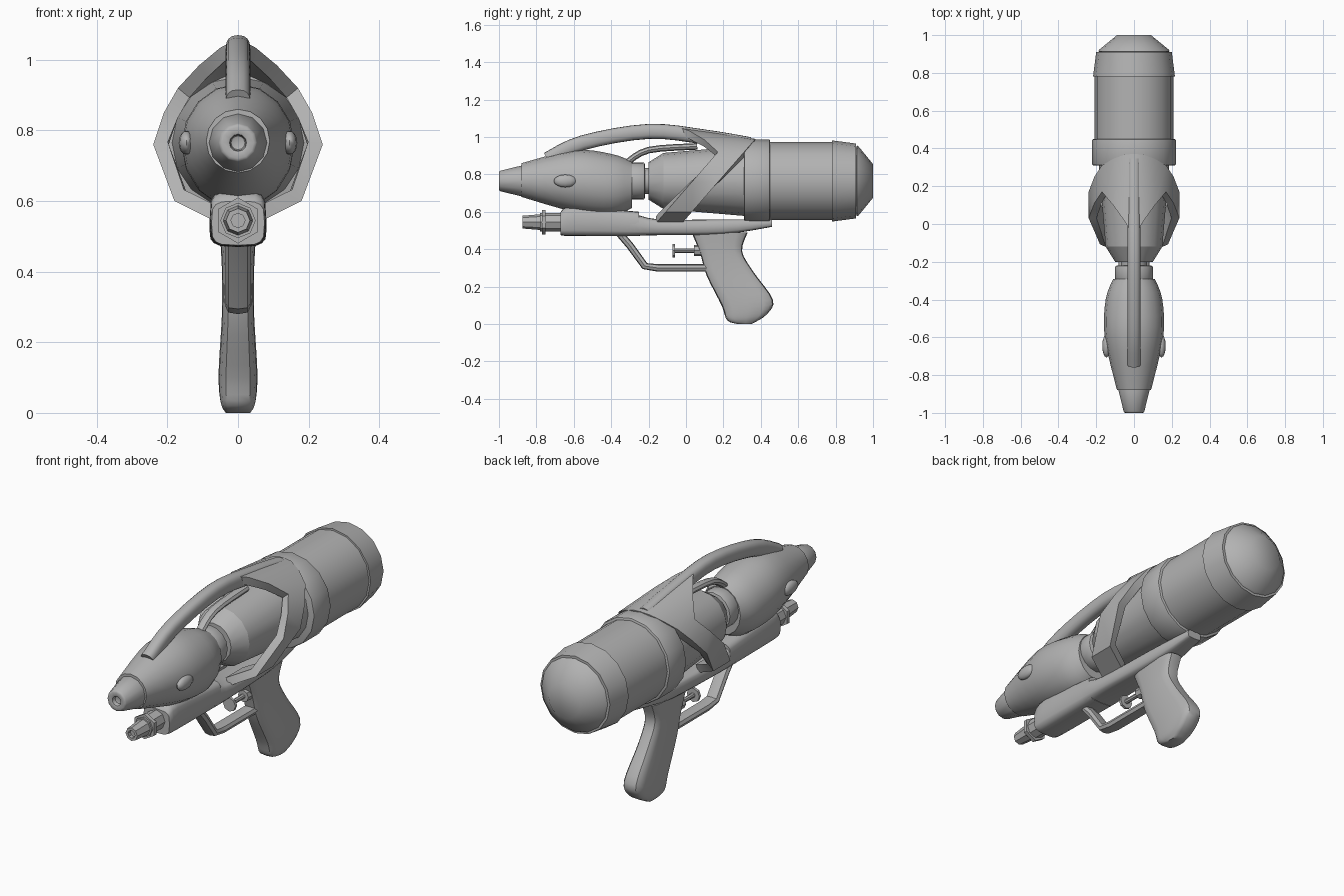
import bpy, bmesh, math
from mathutils import Matrix, Vector

cube = bpy.data.objects.get("Cube")
if cube:
    bpy.data.objects.remove(cube)

grey = bpy.data.materials.new("plain_grey")
grey.use_nodes = True
grey.diffuse_color = (.45, .45, .45, 1)
grey.node_tree.nodes["Principled BSDF"].inputs["Base Color"].default_value = grey.diffuse_color

AXIS = .765  # height of the tank and nozzle axis


def finish(name, bm, modifiers=(), smooth_angle=40):
    """Turn a bmesh into a shaded grey object with its modifiers applied."""
    mesh = bpy.data.meshes.new(name)
    bm.to_mesh(mesh)
    bm.free()
    mesh.materials.append(grey)
    ob = bpy.data.objects.new(name, mesh)
    bpy.context.collection.objects.link(ob)
    bpy.ops.object.select_all(action='DESELECT')
    ob.select_set(True)
    bpy.context.view_layer.objects.active = ob
    for kind, settings in modifiers:
        modifier = ob.modifiers.new(kind.title(), kind)
        for key, value in settings.items():
            setattr(modifier, key, value)
    if modifiers:
        bpy.ops.object.convert(target='MESH')
    bpy.ops.object.shade_smooth_by_angle(angle=math.radians(smooth_angle))


def barrel(name, front, back, front_radius, back_radius, z=AXIS, sides=16, bevel=0, bore=0):
    """Lengthwise cone with optional softened rims and a hole in its front."""
    bm = bmesh.new()
    place = Matrix.Translation((0, (front + back) / 2, z)) @ Matrix.Rotation(-math.pi / 2, 4, 'X')
    bmesh.ops.create_cone(bm, cap_ends=True, segments=sides, radius1=front_radius,
                          radius2=back_radius, depth=back - front, matrix=place)
    if bore:
        face = min(bm.faces, key=lambda f: f.calc_center_median().y)
        bmesh.ops.inset_region(bm, faces=[face], thickness=front_radius - bore)
        hole = bmesh.ops.extrude_discrete_faces(bm, faces=[face])["faces"][0]
        bmesh.ops.translate(bm, vec=(0, bore, 0), verts=hole.verts)
    bmesh.ops.recalc_face_normals(bm, faces=bm.faces)
    modifiers = []
    if bevel:
        modifiers.append(('BEVEL', {"width": bevel, "segments": 2, "limit_method": 'ANGLE',
                                    "angle_limit": math.radians(65)}))
    finish(name, bm, modifiers)


def smooth_rows(rows, steps=4):
    """Pass a smooth curve through a few rows of values."""
    rows = [Vector(row) for row in rows]
    padded = [rows[0]] + rows + [rows[-1]]
    result = []
    for p, a, b, n in zip(padded, padded[1:], padded[2:], padded[3:]):
        for step in range(steps):
            t = step / steps
            start, end = (b - p) / 2, (n - a) / 2
            result.append(a + start * t + (3 * (b - a) - 2 * start - end) * t ** 2
                          + (2 * (a - b) + start + end) * t ** 3)
    return result + [rows[-1]]


def loft(name, stations, sides=16, squareness=1):
    """Each station holds two opposite edge points (y, z) and a half width."""
    def shape(value):
        return math.copysign(abs(value) ** squareness, round(value, 6))

    bm = bmesh.new()
    rings = []
    for ya, za, yb, zb, half in stations:
        ring = []
        for i in range(sides):
            turn = math.tau * i / sides
            across, along = shape(math.sin(turn)), (1 + shape(math.cos(turn))) / 2
            ring.append(bm.verts.new((half * across, yb + along * (ya - yb), zb + along * (za - zb))))
        rings.append(ring)
    for a, b in zip(rings, rings[1:]):
        for i in range(sides):
            bm.faces.new((a[i - 1], a[i], b[i], b[i - 1]))
    bm.faces.new(rings[0])
    bm.faces.new(rings[-1])
    bmesh.ops.recalc_face_normals(bm, faces=bm.faces)
    finish(name, bm)


def upright(name, rows, **options):
    """Rows of y, half width, top and bottom."""
    loft(name, [(y, top, y, bottom, half) for y, half, top, bottom in smooth_rows(rows)], **options)


def sweep(name, path, half_width, thickness, **options):
    """Bar that follows a path of (y, z) points."""
    stations = []
    for i, point in enumerate(path):
        ahead = path[min(i + 1, len(path) - 1)] - path[max(i - 1, 0)]
        offset = Vector((-ahead.y, ahead.x)).normalized() * thickness / 2
        stations.append((*(point + offset), *(point - offset), half_width))
    loft(name, stations, **options)


# Water tank: neck, tapered front, band, body and domed cap
barrel("tank_neck", -.32, -.18, .07, .07)
barrel("neck_collar", -.3, -.22, .1, .1, bevel=.01)
barrel("tank_shoulder", -.2, -.12, .1, .15)
barrel("tank_front", -.12, .35, .15, .19)
barrel("tank_band", .31, .45, .222, .222, bevel=.008)
barrel("tank_body", .4, .8, .208, .208)
barrel("tank_end_cap", .78, .91, .217, .2)
barrel("tank_dome", .91, 1, .2, .09, bevel=.02)

# Front housing and nozzle tip
upright("front_housing", [(-.88, .09, .86, .68), (-.6, .155, .93, .6),
                          (-.4, .15, .91, .58), (-.29, .11, .87, .62)])
barrel("nozzle_tip", -1, -.86, .053, .087, sides=12, bevel=.008, bore=.022)

# Lower body and the rail that carries the tank
upright("lower_body", [(-.67, .075, .6, .475), (-.6, .08, .63, .47), (-.25, .08, .6, .47)],
        squareness=.5)
upright("rear_rail", [(-.3, .08, .6, .47), (-.15, .08, .56, .475), (.2, .065, .56, .48),
                      (.46, .04, .56, .52)], squareness=.5)

# Lower nozzle
LOW = .545
barrel("lower_nozzle", -.875, -.78, .034, .042, z=LOW, sides=8, bore=.02)
barrel("lower_nozzle_base", -.78, -.65, .05, .05, z=LOW, sides=8)
barrel("lower_nozzle_flange", -.77, -.75, .065, .065, z=LOW, sides=6)

# Carrying handle and the thin pipe beneath it
handle = [Vector(p) for p in ((-.74, .88), (-.55, .97), (-.2, 1.03), (.1, 1), (.34, .96))]
sweep("carry_handle", smooth_rows(handle), .035, .08, squareness=.8)
pipe = [Vector(p) for p in ((-.32, .86), (-.2, .93), (.06, .95))]
sweep("under_handle_pipe", smooth_rows(pipe), .024, .035, sides=8)

# Hood and slanted side straps: one outline cut by two sloping planes, mirrored
outline = [(0, .99), (.05, .985), (.11, .96), (.17, .92), (.21, .85), (.24, .76), (.18, .6), (.06, .54)]
SLOPE, BAND = .87, .14
bm = bmesh.new()
pairs = []
for i, (x, z) in enumerate(outline):
    rear = Vector((x, SLOPE * z - .49, z))
    # The crown sweeps forward and up to flow into the handle
    crown = max(0, 1 - x / .17) if i < 4 else 0
    front = rear + Vector((0, -BAND - .3 * crown, .07 * crown))
    pairs.append([bm.verts.new(p) for p in (front, rear)])
for a, b in zip(pairs, pairs[1:]):
    bm.faces.new((a[0], b[0], b[1], a[1]))
finish("hood_strap", bm, [('MIRROR', {"use_clip": True}),
                          ('SOLIDIFY', {"thickness": .042, "offset": -1})])

# Pistol grip, from the rail down to the rounded butt
grip = [(.03, .49, .33, .49, .05), (.075, .38, .3, .39, .045), (.11, .26, .36, .28, .046),
        (.19, .1, .465, .13, .055), (.22, .02, .43, .05, .05), (.28, 0, .35, 0, .035)]
loft("grip", smooth_rows(grip), squareness=.5)

# Trigger guard and trigger
guard = [Vector(p) for p in ((-.36, .49), (-.3, .42), (-.22, .31), (-.15, .3), (.12, .3))]
sweep("trigger_guard", guard, .035, .04, sides=8, squareness=.7)
PULL = .393
barrel("trigger_pad", -.072, -.058, .036, .036, z=PULL, sides=8)
barrel("trigger_stem", -.06, .08, .012, .012, z=PULL, sides=8)
barrel("trigger_base", .042, .09, .03, .03, z=PULL, sides=8)

# Oval side buttons
for side, sign in (("left", 1), ("right", -1)):
    bm = bmesh.new()
    bmesh.ops.create_uvsphere(bm, u_segments=12, v_segments=8, radius=1)
    bmesh.ops.scale(bm, vec=(.022, .062, .034), verts=bm.verts)
    bmesh.ops.translate(bm, vec=(sign * .146, -.645, AXIS), verts=bm.verts)
    finish(side + "_button", bm, smooth_angle=60)
